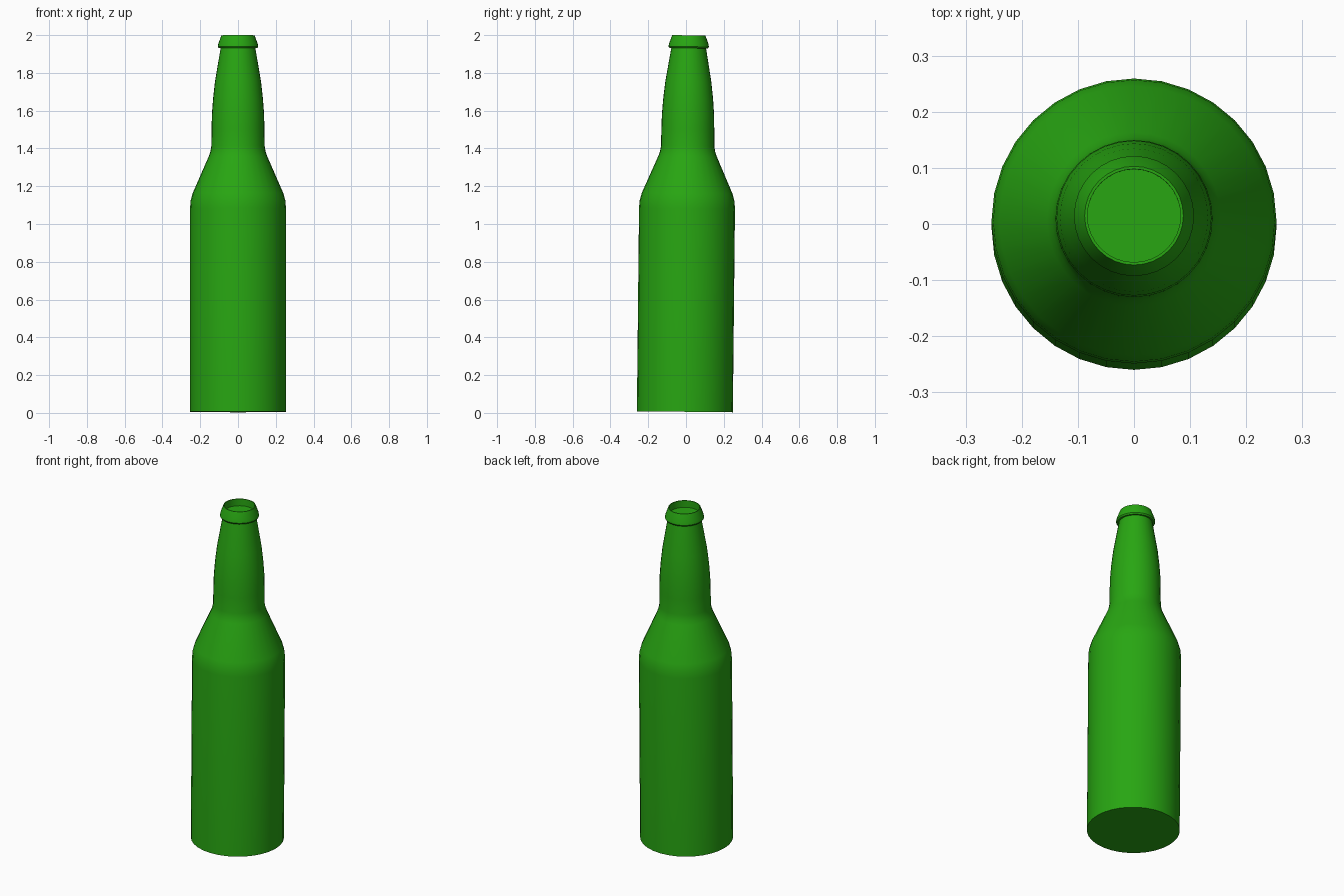
import bpy, bmesh, math
from mathutils import Matrix

cube = bpy.data.objects.get("Cube")
if cube:
    bpy.data.objects.remove(cube, do_unlink=True)

SIDES = 32
LEAN = math.radians(-0.6)

glass = bpy.data.materials.new("green glass")
glass.use_nodes = True
colour = (0.021, 0.38, 0.006, 1)
glass.diffuse_color = colour
glass.node_tree.nodes["Principled BSDF"].inputs["Base Color"].default_value = colour


def lathe(name, profile):
    """Spin a (radius, height) profile around z; close both ends with discs."""
    bm = bmesh.new()
    rings = []
    for r, z in profile:
        angles = [2 * math.pi * i / SIDES for i in range(SIDES)]
        rings.append([bm.verts.new((r * math.cos(a), r * math.sin(a), z)) for a in angles])
    for low, high in zip(rings, rings[1:]):
        for i in range(SIDES):
            j = (i + 1) % SIDES
            bm.faces.new((low[i], low[j], high[j], high[i]))
    bm.faces.new(rings[0][::-1])
    bm.faces.new(rings[-1])
    # The whole bottle leans very slightly backwards
    bm.transform(Matrix.Translation((0, -0.006, 0.003)) @ Matrix.Rotation(LEAN, 4, "X"))
    mesh = bpy.data.meshes.new(name)
    bm.to_mesh(mesh)
    bm.free()
    mesh.materials.append(glass)
    obj = bpy.data.objects.new(name, mesh)
    bpy.context.collection.objects.link(obj)
    bpy.ops.object.select_all(action="DESELECT")
    obj.select_set(True)
    bpy.context.view_layer.objects.active = obj
    bpy.ops.object.shade_smooth_by_angle(angle=math.radians(35))
    return obj


# Body, shoulder, neck, flared lip and the recessed mouth
lathe("bottle", [
    (0.254, 0.003), (0.254, 1.08), (0.251, 1.12), (0.24, 1.16),
    (0.155, 1.355), (0.146, 1.38), (0.141, 1.41),
    (0.14, 1.5), (0.138, 1.58), (0.132, 1.66), (0.122, 1.75), (0.092, 1.928),
    (0.102, 1.928), (0.107, 1.936), (0.104, 1.952), (0.088, 1.996),
    (0.083, 1.996), (0.083, 1.955),
])
